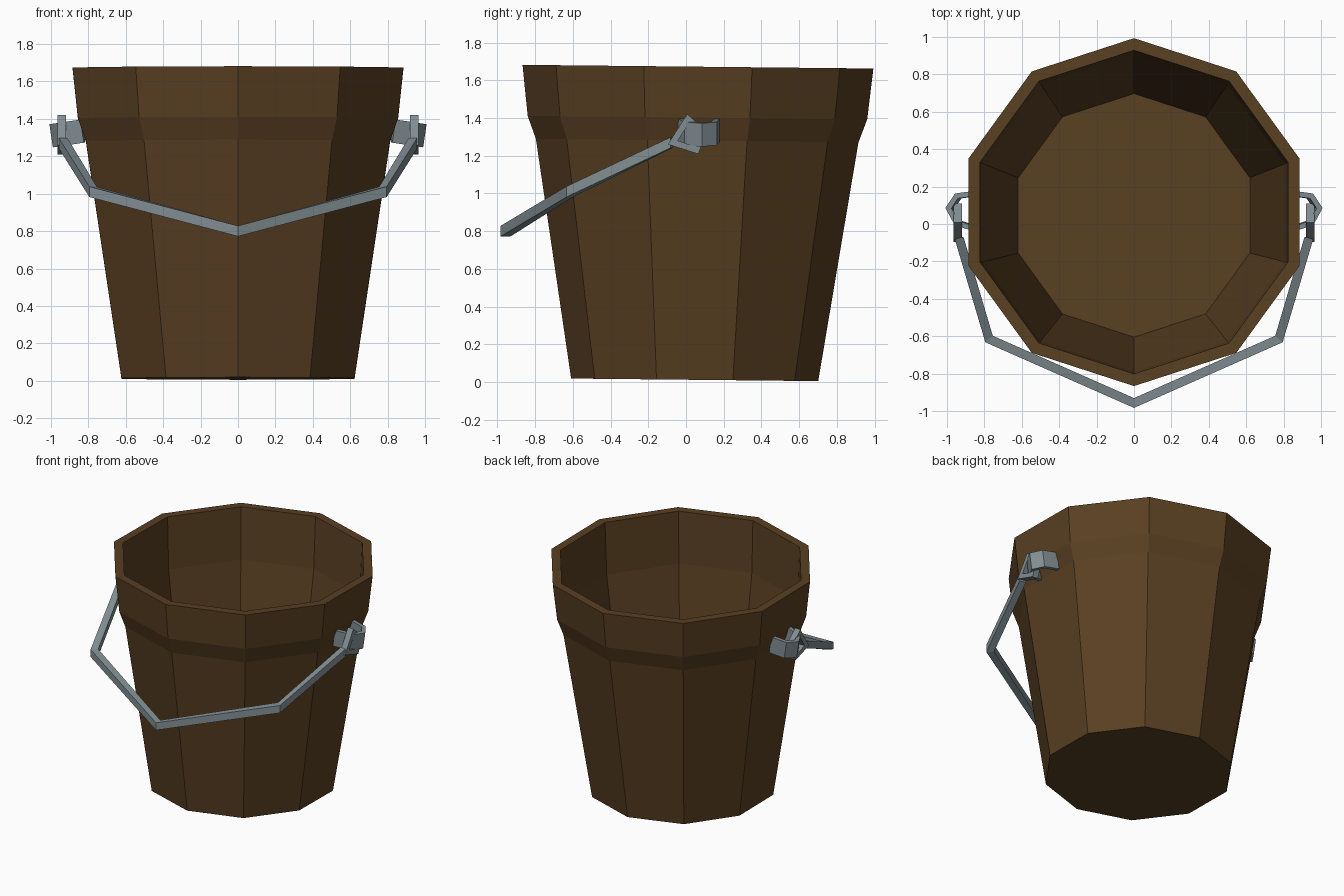
import bpy, bmesh, math
from mathutils import Vector

if "Cube" in bpy.data.objects:
    bpy.data.objects.remove(bpy.data.objects["Cube"])


def material(name, color):
    m = bpy.data.materials.new(name)
    m.diffuse_color = (*color, 1)
    m.use_nodes = True
    m.node_tree.nodes["Principled BSDF"].inputs["Base Color"].default_value = m.diffuse_color
    return m


WOOD = material("wood", (0.10, 0.05, 0.016))
METAL = material("metal", (0.22, 0.27, 0.29))


def finish(name, bm, mat):
    bmesh.ops.recalc_face_normals(bm, faces=bm.faces)
    mesh = bpy.data.meshes.new(name)
    bm.to_mesh(mesh)
    bm.free()
    mesh.materials.append(mat)
    obj = bpy.data.objects.new(name, mesh)
    bpy.context.collection.objects.link(obj)
    return obj


def lathe(name, profile, sides, mat):
    """Faceted revolve of (radius, z) points, capped at both ends."""
    bm = bmesh.new()
    rings = []
    for r, z in profile:
        angles = [math.pi / 2 + math.tau * i / sides for i in range(sides)]
        rings.append([bm.verts.new((r * math.cos(a), r * math.sin(a), z)) for a in angles])
    for a, b in zip(rings, rings[1:]):
        for i in range(sides):
            j = (i + 1) % sides
            bm.faces.new((a[i], a[j], b[j], b[i]))
    bm.faces.new(rings[0])
    bm.faces.new(rings[-1])
    return finish(name, bm, mat)


def sweep(name, path, up, thick, height, mat, closed=False):
    """Mitred rectangular bar; height runs along up, thick across the path."""
    bm = bmesh.new()
    pts = [Vector(p) for p in path]
    up = Vector(up).normalized()
    n = len(pts)
    rings = []
    for i, p in enumerate(pts):
        before = pts[i - 1] if closed or i > 0 else None
        after = pts[(i + 1) % n] if closed or i < n - 1 else None
        sides = []
        if before is not None:
            sides.append((p - before).cross(up).normalized())
        if after is not None:
            sides.append((after - p).cross(up).normalized())
        s = sum(sides, Vector()).normalized()
        s = s * (thick / 2 / max(0.5, s.dot(sides[0])))
        u = up * height / 2
        rings.append([bm.verts.new(p + a * s + b * u)
                      for a, b in ((-1, -1), (1, -1), (1, 1), (-1, 1))])
    for i in range(n if closed else n - 1):
        a, b = rings[i], rings[(i + 1) % n]
        for k in range(4):
            m = (k + 1) % 4
            bm.faces.new((a[k], a[m], b[m], b[k]))
    if not closed:
        bm.faces.new(rings[0])
        bm.faces.new(rings[-1])
    return finish(name, bm, mat)


# Ten-sided bucket: thin wall, flared collar and flat rim, leaning very slightly back
bucket = lathe("bucket", [(0.655, 0.0), (0.855, 1.268), (0.90, 1.39), (0.93, 1.66),
                          (0.865, 1.66), (0.849, 1.268), (0.651, 0.006)], 10, WOOD)
bucket.location = (0, 0.046, 0.012)
bucket.rotation_euler.x = -0.0105

# Bail handle hanging over the front
half = [(0.935, -0.075, 1.27), (0.775, -0.615, 1.01)]
path = half + [(0, -0.957, 0.80)] + [(-x, y, z) for x, y, z in reversed(half)]
sweep("handle", path, (0, 0, 1), 0.048, 0.056, METAL)

for side, s in (("right", 1), ("left", -1)):
    # Eye at the handle end
    eye = [(-0.07, 1.27), (0.01, 1.395), (0.09, 1.32), (0.055, 1.23)]
    sweep(side + "_handle_eye", [(s * 0.942, y, z) for y, z in eye],
          (1, 0, 0), 0.034, 0.046, METAL, closed=True)
    # Strap bracket fixed to the collar
    strap = [(0.83, -0.03), (0.94, 0.005), (0.983, 0.085), (0.94, 0.15), (0.83, 0.165)]
    sweep(side + "_bracket", [(s * x, y, 1.335 - 0.15 * (x - 0.83)) for x, y in strap],
          (s * 0.15, 0, 1), 0.028, 0.125, METAL)
